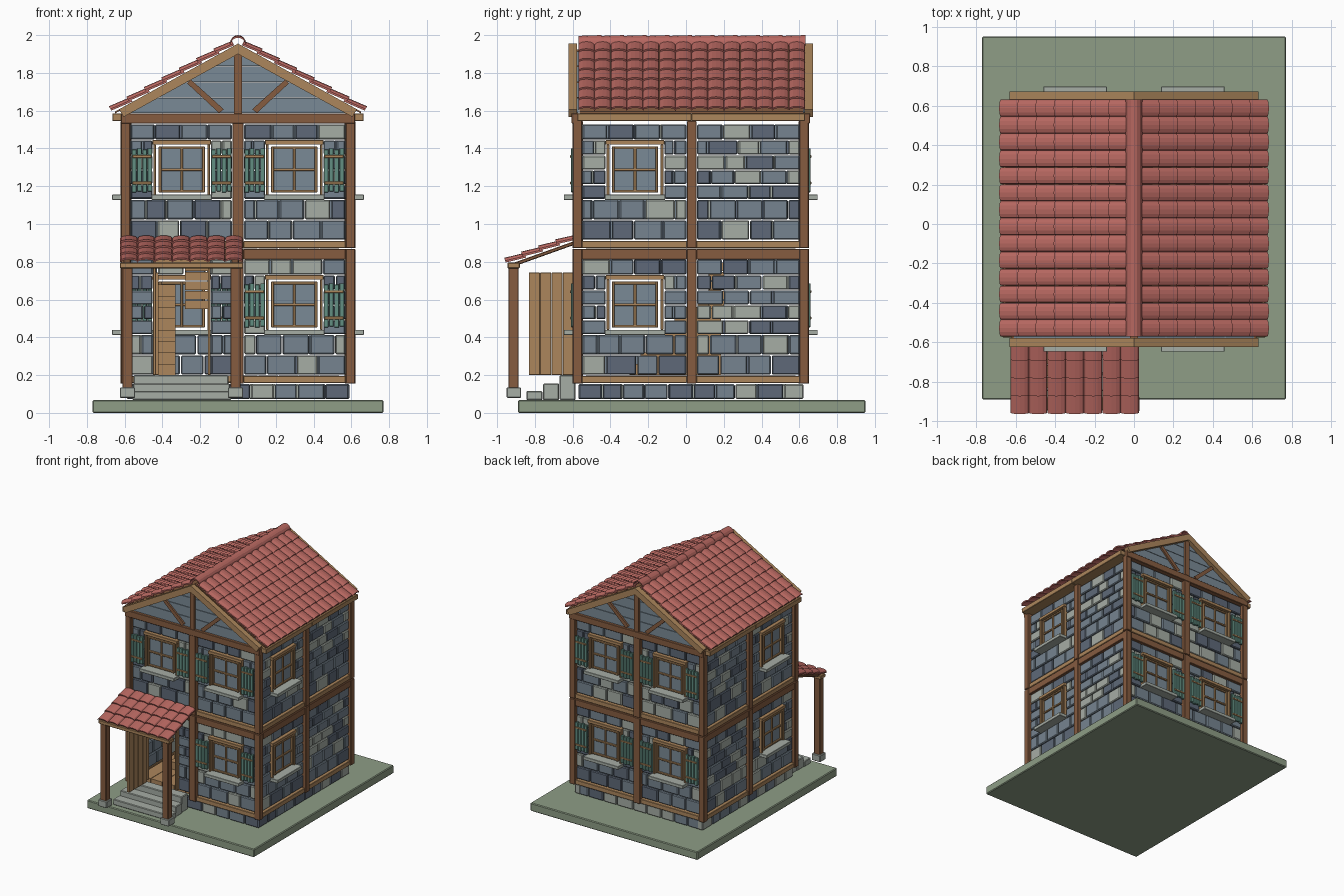
import bpy, bmesh, math, random
from mathutils import Vector

random.seed(7)
if "Cube" in bpy.data.objects:
    bpy.data.objects.remove(bpy.data.objects["Cube"], do_unlink=True)


def material(name, rgb):
    lin = [((c / 255 + 0.055) / 1.055) ** 2.4 for c in rgb] + [1]
    m = bpy.data.materials.new(name)
    m.use_nodes = True
    m.diffuse_color = lin
    m.node_tree.nodes["Principled BSDF"].inputs["Base Color"].default_value = lin
    return m


SLATE = material("slate stone", (118, 132, 144))
DARK = material("dark stone", (94, 105, 120))
PALE = material("pale stone", (166, 173, 165))
TIMBER = material("dark timber", (134, 92, 64))
OAK = material("light timber", (172, 134, 92))
CLAY = material("clay tile", (184, 104, 97))
TEAL = material("shutter green", (98, 142, 130))
GRASS = material("ground green", (142, 157, 134))
GLASS = material("blue grey panel", (122, 138, 150))


class Part:
    """Collects simple solids into one object."""

    def __init__(self, name, *mats):
        self.name, self.mats, self.bm = name, mats, bmesh.new()

    def loft(self, a, b, mat=0):
        # solid between two matching closed loops
        a = [self.bm.verts.new(p) for p in a]
        b = [self.bm.verts.new(p) for p in b]
        n = len(a)
        faces = [self.bm.faces.new((a[i], a[(i + 1) % n], b[(i + 1) % n], b[i])) for i in range(n)]
        faces += [self.bm.faces.new(a), self.bm.faces.new(b[::-1])]
        for f in faces:
            f.material_index = mat

    def box(self, x0, x1, y0, y1, z0, z1, mat=0):
        ring = ((x0, y0), (x1, y0), (x1, y1), (x0, y1))
        self.loft([(x, y, z0) for x, y in ring], [(x, y, z1) for x, y in ring], mat)

    def wall_box(self, side, u0, u1, d0, d1, z0, z1, mat=0):
        # u runs along the wall, d is the distance out from the timber face
        if side in ("front", "back"):
            y = sorted((-0.6 - d0, -0.6 - d1) if side == "front" else (0.65 + d0, 0.65 + d1))
            self.box(u0, u1, *y, z0, z1, mat)
        else:
            s = 1 if side == "left" else -1
            self.box(*sorted((s * (0.62 + d0), s * (0.62 + d1))), u0, u1, z0, z1, mat)

    def prism(self, pts, y0, y1, mat=0):
        self.loft([(x, y0, z) for x, z in pts], [(x, y1, z) for x, z in pts], mat)

    def tile(self, origin, down, across, length, width, rise, lift, thick=0.01, n=6):
        up = across.cross(down).normalized()
        up = up if up.z > 0 else -up
        arc = [(-math.cos(math.pi * i / n) * width / 2, math.sin(math.pi * i / n) * rise) for i in range(n + 1)]
        loop = [(v, h + thick) for v, h in arc] + arc[::-1]
        ends = [[origin + down * t * length + across * v + up * (h + t * lift) for v, h in loop] for t in (0, 1)]
        self.loft(*ends)

    def tiled_slope(self, top, bottom, across, start, width, cols, rows):
        top, bottom, across = Vector(top), Vector(bottom), Vector(across)
        down = (bottom - top).normalized()
        step = (bottom - top).length / rows
        for c in range(cols):
            for r in range(rows):
                s = max(0, (r + 1) * step - step * 1.15)
                origin = top + down * s + across * (start + (c + 0.5) * width)
                self.tile(origin, down, across, (r + 1) * step - s, width * 0.99, 0.016, 0.012)

    def finish(self, bevel=0.0):
        bmesh.ops.recalc_face_normals(self.bm, faces=self.bm.faces[:])
        me = bpy.data.meshes.new(self.name)
        self.bm.to_mesh(me)
        self.bm.free()
        for m in self.mats:
            me.materials.append(m)
        ob = bpy.data.objects.new(self.name, me)
        bpy.context.collection.objects.link(ob)
        if bevel:
            mod = ob.modifiers.new("soft edges", "BEVEL")
            mod.width, mod.segments = bevel, 1
        return ob


# ground slab
ground = Part("ground_slab", GRASS)
ground.box(-0.77, 0.77, -0.89, 0.95, 0, 0.068)
ground.finish(0.006)

SIDES = {"front": (-0.57, -0.03, 0.03, 0.57), "back": (-0.57, -0.03, 0.03, 0.57),
         "left": (-0.55, 0.005, 0.055, 0.605), "right": (-0.55, 0.005, 0.055, 0.605)}
ROWS = (0, 0.107, 0.215, 0.293, 0.371, 0.45, 0.53, 0.615)
WINDOW_ROWS, DOOR_ROWS = range(2, 6), range(7)


def stone_row(part, side, u0, u1, z0, z1, odd, d=(-0.07, -0.02)):
    n = max(1, round((u1 - u0) / 0.125))
    w = (u1 - u0) / n
    cuts = [u0 + w * (i + (0.5 if odd else 0) + random.uniform(-0.12, 0.12)) for i in range(0 if odd else 1, n)]
    edges = [u0] + cuts + [u1]
    for a, b in zip(edges, edges[1:]):
        mat = random.choices((0, 1, 2), (5, 4, 3))[0]
        part.wall_box(side, a + 0.003, b - 0.003, *d, z0 + 0.003, z1 - 0.003, mat)


def stone_panel(part, side, u0, u1, z, hole=None, hole_rows=()):
    for k in range(7):
        spans = [(u0, hole[0]), (hole[1], u1)] if hole and k in hole_rows else [(u0, u1)]
        for a, b in spans:
            stone_row(part, side, a, b, z + ROWS[k], z + ROWS[k + 1], k % 2)


def window(side, c, z, shutters):
    w = Part(side + "_window", OAK, GLASS, PALE)
    w.wall_box(side, c - 0.155, c + 0.155, -0.05, 0, z + 0.265, z + 0.29)
    for s in (-1, 1):
        for a, b, z0, z1 in ((0.136, 0.15, 0, 0.265), (0.108, 0.122, 0.012, 0.255)):
            u = sorted((c + s * a, c + s * b))
            w.wall_box(side, *u, -0.05, -0.005, z + z0, z + z1)
    for z0 in (0.012, 0.126, 0.241):
        w.wall_box(side, c - 0.12, c + 0.12, -0.04, -0.01, z + z0, z + z0 + 0.014)
    w.wall_box(side, c - 0.007, c + 0.007, -0.042, -0.012, z + 0.012, z + 0.255)
    w.wall_box(side, c - 0.12, c + 0.12, -0.03, -0.022, z + 0.014, z + 0.253, 1)
    w.wall_box(side, c - 0.16, c + 0.16, -0.05, 0.047, z - 0.027, z, 2)
    w.finish(0.002)
    if shutters:
        p = Part(side + "_shutters", TEAL, OAK)
        for s in (-0.21, 0.21):
            for i in range(4):
                u = c + s - 0.056 + i * 0.028
                j = 0.006 * (i % 2)
                p.wall_box(side, u + 0.002, u + 0.026, -0.012, 0.008, z + 0.012 + j, z + 0.24 + j)
            for h in (0.055, 0.195):
                p.wall_box(side, c + s - 0.05, c + s + 0.05, 0.006, 0.014, z + h, z + h + 0.014, 1)
        p.finish(0.002)


# stone walls, timber bands and windows on every side
for side, (a, b, c, d) in SIDES.items():
    gabled = side in ("front", "back")
    walls = Part(side + "_stone_wall", SLATE, DARK, PALE)
    stone_row(walls, side, a - 0.02, d + 0.02, 0.07, 0.155, False, (-0.08, -0.03))
    frame = Part(side + "_timber_bands", TIMBER, OAK)
    for u0, u1 in ((a, b), (c, d)):
        for z, z_sill in ((0.2, 0.44), (0.915, 1.155)):
            door = side == "front" and u0 < 0 and z < 0.5
            if door:
                stone_panel(walls, side, u0, u1, z, (-0.45, -0.145), DOOR_ROWS)
            elif gabled or u0 < 0:
                mid = -0.27 if not gabled else math.copysign(0.298, u0)
                stone_panel(walls, side, u0, u1, z, (mid - 0.152, mid + 0.152), WINDOW_ROWS)
                window(side, mid, z_sill, gabled)
            else:
                stone_panel(walls, side, u0, u1, z)
            if not door:
                frame.wall_box(side, u0, u1, -0.06, -0.008, z - 0.042, z - 0.004, 1)
        frame.wall_box(side, u0, u1, -0.06, -0.004, 0.812, 0.868)
        if not gabled:
            frame.wall_box(side, u0 - 0.025, u1 + 0.025, -0.05, 0.045, 1.545, 1.585, 1)
    for z0, z1 in ((0.155, 0.868), (0.872, 1.545)):
        frame.wall_box(side, b, c, -0.055, 0.002, z0, z1)
    if gabled:
        frame.wall_box(side, -0.62, 0.62, -0.05, 0.006, 1.532, 1.586)
    walls.finish(0.006)
    frame.finish(0.003)

posts = Part("corner_posts", TIMBER)
for x in (-0.62, 0.57):
    for y in (-0.6, 0.6):
        for z0, z1 in ((0.155, 0.868), (0.872, 1.545)):
            posts.box(x, x + 0.05, y, y + 0.05, z0, z1)
posts.finish(0.004)

# gables: boarded triangle, rafters, king post and braces
gable = Part("gables", GLASS, TIMBER, OAK)
for y, s in ((-0.6, -1), (0.65, 1)):
    def span(d0, d1):
        return sorted((y + s * d0, y + s * d1))
    for i in range(4):
        z0, z1 = 1.587 + i * 0.083, 1.667 + i * 0.083
        w0, w1 = (1.925 - z0) / 0.555, max(0.004, (1.925 - z1) / 0.555)
        gable.prism([(-w0, z0), (w0, z0), (w1, z1), (-w1, z1)], *span(-0.03, -0.015))
    gable.box(-0.02, 0.02, *span(-0.03, 0.005), 1.586, 1.925, 1)
    for m in (-1, 1):
        gable.prism([(0, 1.955), (m * 0.63, 1.607), (m * 0.605, 1.567), (0, 1.9)], *span(-0.022, 0.022), 2)
        gable.prism([(m * 0.075, 1.607), (m * 0.1, 1.587), (m * 0.27, 1.745), (m * 0.25, 1.765)], *span(-0.03, 0.0), 1)
gable.finish()

# main roof with its boarding and ridge cap
roof = Part("roof_tiles", CLAY)
deck = Part("roof_boarding", TIMBER)
for m in (-1, 1):
    roof.tiled_slope((m * 0.02, 0, 1.946), (m * 0.665, 0, 1.59), (0, 1, 0), -0.57, 1.2 / 14, 14, 7)
    deck.prism([(0, 1.95), (m * 0.65, 1.596), (m * 0.65, 1.586), (0, 1.94)], -0.565, 0.622)
for i in range(10):
    roof.tile(Vector((0, -0.57 + i * 0.12, 1.941)), Vector((0, 1, 0)), Vector((1, 0, 0)), 0.122, 0.085, 0.045, 0.004, n=8)
roof.finish()
deck.finish()

# porch: tiled lean-to on two posts with stone pads
porch_roof = Part("porch_roof_tiles", CLAY)
porch_roof.tiled_slope((0, -0.59, 0.915), (0, -0.95, 0.785), (1, 0, 0), -0.625, 0.65 / 7, 7, 4)
porch_roof.finish()
porch = Part("porch_frame", TIMBER, OAK, PALE)
for x in (-0.612, -0.04):
    porch.box(x, x + 0.054, -0.94, -0.886, 0.13, 0.77)
    porch.box(x - 0.013, x + 0.067, -0.95, -0.873, 0.08, 0.135, 2)
    ring = ((-0.59, 0.91), (-0.94, 0.785), (-0.94, 0.765), (-0.59, 0.89))
    porch.loft([(x + 0.005, y, z) for y, z in ring], [(x + 0.045, y, z) for y, z in ring])
porch.box(-0.625, 0.028, -0.945, -0.88, 0.765, 0.795, 1)
porch.finish(0.004)

steps = Part("entrance_steps", PALE)
for i, top in enumerate((0.115, 0.155, 0.2)):
    steps.box(-0.56 + i * 0.004, -0.035 - i * 0.008, -0.845 + i * 0.088, -0.76 + i * 0.088, 0.068, top)
steps.finish(0.005)

# open plank door and its frame
door = Part("entrance_door", OAK)
for i in range(4):
    door.box(-0.44, -0.42, -0.832 + i * 0.06, -0.774 + i * 0.06, 0.2, 0.742)
for u in (-0.45, -0.16):
    door.box(u, u + 0.015, -0.6, -0.55, 0.2, 0.775)
door.box(-0.45, -0.145, -0.6, -0.55, 0.775, 0.812)
door.finish(0.002)

# floors and stair inside
inside = Part("floors_and_stair", OAK)
for z in (0.165, 0.87):
    for i in range(10):
        inside.box(-0.54 + i * 0.108, -0.436 + i * 0.108, -0.53, 0.58, z, z + 0.033)
for i in range(8):
    inside.box(-0.42, -0.33, -0.3 + i * 0.06, -0.235 + i * 0.06, 0.2, 0.26 + i * 0.06)
for i in range(5):
    inside.box(-0.28, -0.16, 0.12, 0.2, 0.55 + i * 0.05, 0.595 + i * 0.05)
inside.finish()
